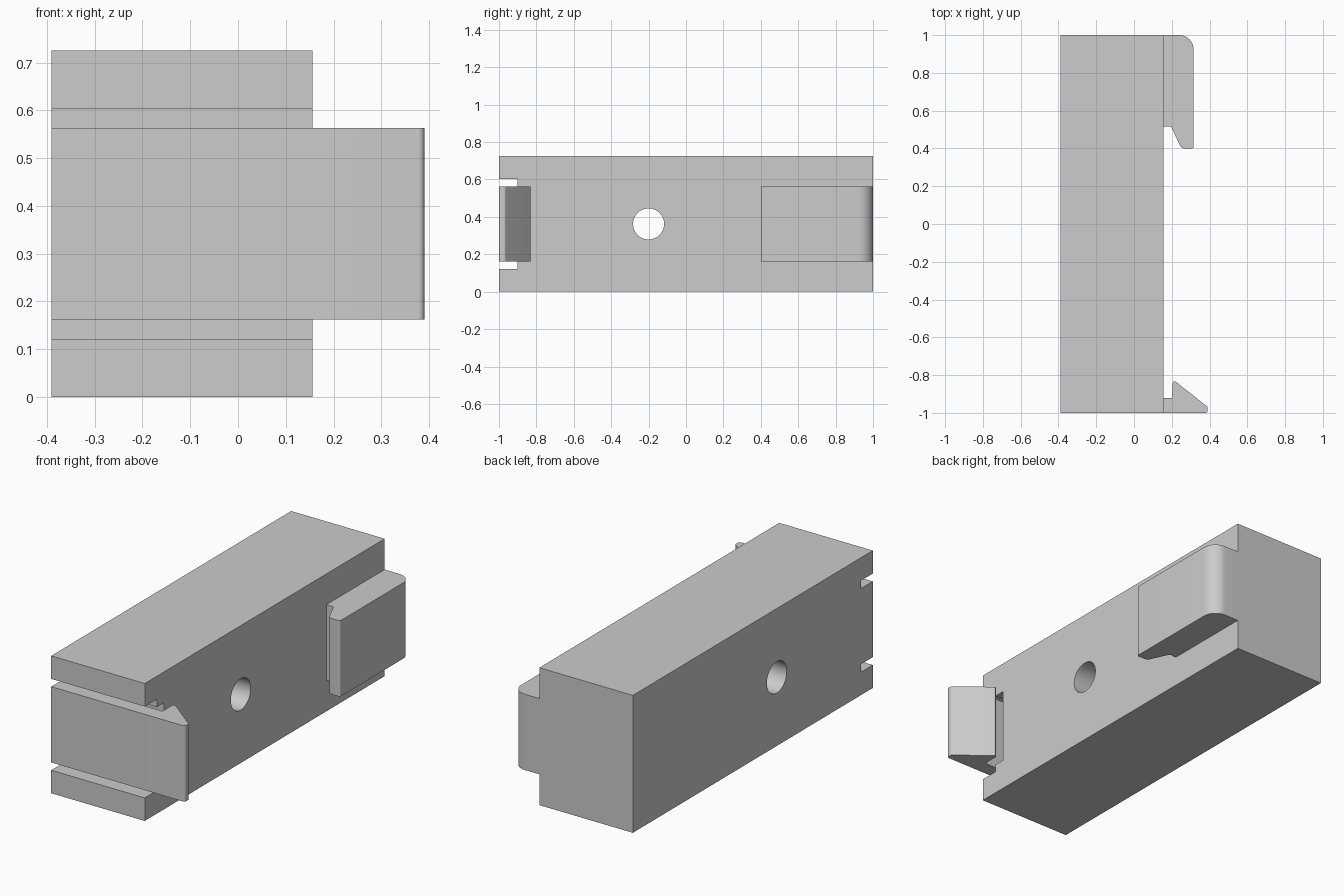
import bpy, bmesh, math
from mathutils import Vector

cube = bpy.data.objects.get("Cube")
if cube:
    bpy.data.objects.remove(cube, do_unlink=True)

GREY = (0.604, 0.604, 0.604, 1)
grey = bpy.data.materials.new("plain grey")
grey.use_nodes = True
grey.diffuse_color = GREY
grey.node_tree.nodes["Principled BSDF"].inputs["Base Color"].default_value = GREY

LEFT, FACE, HEIGHT = -0.39, 0.156, 0.725   # block extents
MID = HEIGHT / 2
CLIP_LOW, CLIP_HIGH = MID - 0.2, MID + 0.2  # clip band
SLOT = 0.041


def add_object(name, bm):
    bmesh.ops.recalc_face_normals(bm, faces=bm.faces)
    mesh = bpy.data.meshes.new(name)
    bm.to_mesh(mesh)
    bm.free()
    mesh.materials.append(grey)
    obj = bpy.data.objects.new(name, mesh)
    bpy.context.collection.objects.link(obj)
    return obj


def box(name, low, high):
    bm = bmesh.new()
    bmesh.ops.create_cube(bm, size=1)
    for v in bm.verts:
        v.co = [a + (c + 0.5) * (b - a) for a, b, c in zip(low, high, v.co)]
    return add_object(name, bm)


def bore(name, y, radius, x0, x1):
    """Cylinder lying along x at mid height."""
    bm = bmesh.new()
    bmesh.ops.create_cone(bm, cap_ends=True, segments=48, radius1=radius,
                          radius2=radius, depth=x1 - x0)
    for v in bm.verts:
        v.co = ((x0 + x1) / 2 + v.co.z, y + v.co.x, MID + v.co.y)
    return add_object(name, bm)


def fillet(corners, steps=8):
    """Outline from (x, y, radius) corners, rounding where radius > 0."""
    out = []
    for i, (x, y, r) in enumerate(corners):
        p = Vector((x, y))
        if r == 0:
            out.append(p)
            continue
        a = (Vector(corners[i - 1][:2]) - p).normalized()
        b = (Vector(corners[(i + 1) % len(corners)][:2]) - p).normalized()
        half = a.angle(b) / 2
        centre = p + (a + b).normalized() * r / math.sin(half)
        start = p + a * r / math.tan(half) - centre
        end = p + b * r / math.tan(half) - centre
        for k in range(steps + 1):
            out.append(centre + start.lerp(end, k / steps).normalized() * r)
    return out


def clip(name, corners):
    """Rounded outline extruded through the clip band."""
    bm = bmesh.new()
    face = bm.faces.new([bm.verts.new((p.x, p.y, CLIP_LOW)) for p in fillet(corners)])
    top = bmesh.ops.extrude_face_region(bm, geom=[face], use_keep_orig=True)["geom"]
    bmesh.ops.translate(bm, vec=(0, 0, CLIP_HIGH - CLIP_LOW),
                        verts=[g for g in top if isinstance(g, bmesh.types.BMVert)])
    return add_object(name, bm)


def smooth(obj):
    bpy.ops.object.select_all(action="DESELECT")
    obj.select_set(True)
    bpy.context.view_layer.objects.active = obj
    bpy.ops.object.shade_smooth_by_angle(angle=math.radians(25))


# Block with slots, clip pocket and holes
block = box("block", (LEFT, -1, 0), (FACE, 1, HEIGHT))
cutters = [
    box("lower_slot", (-1, -1.1, CLIP_LOW - SLOT), (1, -0.9, CLIP_LOW)),
    box("upper_slot", (-1, -1.1, CLIP_HIGH), (1, -0.9, CLIP_HIGH + SLOT)),
    box("clip_pocket", (-0.2, -0.922, CLIP_LOW), (1, -0.84, CLIP_HIGH)),
    bore("large_bore", -0.2, 0.2, -1, 0.01),
    bore("through_hole", -0.2, 0.083, -1, 1),
    bore("front_pin_hole", -0.6, 0.06, -1, -0.1),
    bore("back_pin_hole", 0.6, 0.06, -1, -0.1),
]
bpy.context.view_layer.objects.active = block
for cutter in cutters:
    mod = block.modifiers.new(cutter.name, "BOOLEAN")
    mod.operation, mod.solver, mod.object = "DIFFERENCE", "EXACT", cutter
    bpy.ops.object.modifier_apply(modifier=mod.name)
    bpy.data.objects.remove(cutter, do_unlink=True)
smooth(block)

# Barbed clip at the front end
smooth(clip("front_clip", [
    (FACE, -1, 0), (0.39, -1, 0.012), (0.39, -0.968, 0.012),
    (0.205, -0.822, 0.01), (0.205, -0.922, 0), (FACE, -0.922, 0)]))

# Fixed hook at the back end
smooth(clip("back_hook", [
    (FACE, 1, 0), (FACE, 0.515, 0), (0.197, 0.515, 0.01),
    (0.25, 0.4, 0.03), (0.315, 0.4, 0.008), (0.315, 1, 0.075)]))
